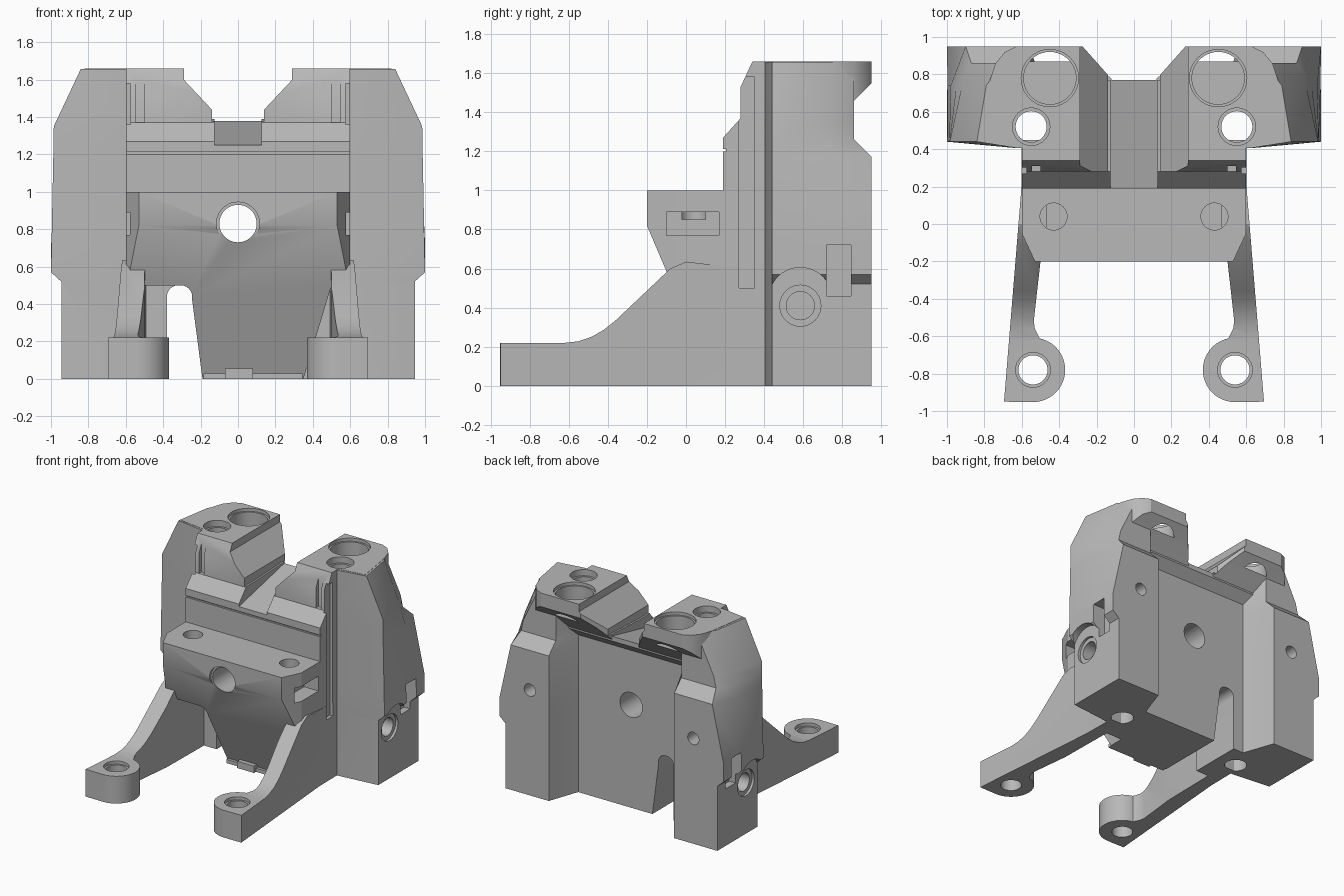
import bpy, bmesh, math

cube = bpy.data.objects.get("Cube")
if cube:
    bpy.data.objects.remove(cube, do_unlink=True)

grey = bpy.data.materials.new("plain grey")
grey.use_nodes = True
COLOUR = (0.48, 0.48, 0.48, 1)
grey.diffuse_color = COLOUR
grey.node_tree.nodes["Principled BSDF"].inputs["Base Color"].default_value = COLOUR


def loft(name, rings):
    """Solid skin through rings of equal point count, with end caps."""
    bm = bmesh.new()
    loops = [[bm.verts.new(p) for p in ring] for ring in rings]
    n = len(loops[0])
    for low, high in zip(loops, loops[1:]):
        for i in range(n):
            j = (i + 1) % n
            bm.faces.new((low[i], low[j], high[j], high[i]))
    bm.faces.new(loops[0][::-1])
    bm.faces.new(loops[-1])
    bmesh.ops.recalc_face_normals(bm, faces=bm.faces)
    mesh = bpy.data.meshes.new(name)
    bm.to_mesh(mesh)
    bm.free()
    mesh.materials.append(grey)
    ob = bpy.data.objects.new(name, mesh)
    bpy.context.collection.objects.link(ob)
    return ob


def prism(name, pts, axis, a, b):
    """Profile extruded along an axis: x takes (y,z), y takes (x,z), z takes (x,y)."""
    place = {"x": lambda p, t: (t, p[0], p[1]),
             "y": lambda p, t: (p[0], t, p[1]),
             "z": lambda p, t: (p[0], p[1], t)}[axis]
    return loft(name, [[place(p, t) for p in pts] for t in (a, b)])


def arc(cx, cy, r, start=0, end=360, n=40):
    full = end - start == 360
    steps = n if full else n + 1
    return [(cx + r * math.cos(math.radians(start + (end - start) * i / n)),
             cy + r * math.sin(math.radians(start + (end - start) * i / n)))
            for i in range(steps)]


def box(x0, x1, y0, y1, z0, z1):
    return prism("cutter", [(x0, y0), (x1, y0), (x1, y1), (x0, y1)], "z", z0, z1)


def boolean(parts, cutter, op="DIFFERENCE"):
    for ob in parts:
        mod = ob.modifiers.new("cut", "BOOLEAN")
        mod.operation, mod.solver, mod.object = op, "EXACT", cutter
        bpy.context.view_layer.objects.active = ob
        bpy.ops.object.modifier_apply(modifier=mod.name)
    bpy.data.objects.remove(cutter, do_unlink=True)


def drill(parts, x, y, r, axis, a, b, n=40):
    boolean(parts, prism("cutter", arc(x, y, r, n=n), axis, a, b))


def mirrored(pts, s):
    return [(s * x, y) for x, y in pts]


# Central body with forward block, sloping tongue and rear lip
body = prism("central_body", [
    (.15, 0), (-.2, .82), (-.2, 1), (.19, 1), (.19, 1.27), (.28, 1.37),
    (.77, 1.39), (.77, 1.34), (.7, 1.27), (.7, 0)], "x", -.6, .6)

towers, cheeks, legs = [], [], []
for s, side in ((1, "left"), (-1, "right")):
    # Towers: height, outer front x, outer middle x, outer back x, back y
    levels = [(0, .945, .945, .945, .95), (.52, .945, .945, .945, .95),
              (.57, 1, 1, 1, .95), (.72, .997, .997, 1, .95),
              (1.17, .988, .98, .9, .95), (1.26, .986, .95, .87, .86),
              (1.35, .985, .92, .85, .86), (1.658, .84, .79, .7, .86)]
    rings = []
    for z, xf, xm, xb, yb in levels:
        plan = [(.56, .41), (.62, .405), (xf, .44), (xm, .74),
                (xb, yb), (.56, yb), (.48, .72), (.46, .68)]
        rings.append([(s * x, y, z) for x, y in plan])
    towers.append(loft(side + "_tower", rings))

    # Upper cheeks: side profile trimmed to a rounded plan
    cheek = prism(side + "_cheek", [
        (.28, 1.2), (.28, 1.53), (.34, 1.66), (.95, 1.66), (.95, 1.55),
        (.86, 1.46), (.7, 1.27), (.6, 1.2)], "x", 0, s)
    plan = [(.1, .2), (.6, .2), (.6, .42), (.82, .45), (.77, .77), (.74, .86),
            (.69, .92), (.62, .955), (.28, .955), (.12, .775)]
    boolean([cheek], prism("cutter", mirrored(plan, s), "z", 1, 2), "INTERSECT")
    cheeks.append(cheek)

    # Legs: curved gusset trimmed to a plan with a round foot
    leg = prism(side + "_leg", [
        (-.955, 0), (-.955, .22), (-.62, .22), (-.55, .228), (-.48, .252),
        (-.42, .287), (-.36, .335), (-.08, .6), (0, .635), (.17, .615),
        (.45, .6), (.45, 0)], "x", 0, s)
    plan = [(.6, .45), (.603, .18), (.695, -.95), (.54, -.952)]
    plan += arc(.54, -.78, .172, -92, -258, 28)
    plan += [(.515, -.59), (.53, -.56), (.536, -.52), (.5, -.2), (.49, .45)]
    boolean([leg], prism("cutter", mirrored(plan, s), "z", -1, 1), "INTERSECT")
    legs.append(leg)

# V-shaped valley with a ramped floor between the cheeks
vee = [(-.14, 1.375), (.14, 1.375), (.14, 1.44), (.29, 1.6), (.29, 1.8),
       (-.29, 1.8), (-.29, 1.6), (-.14, 1.44)]
boolean(cheeks, prism("cutter", vee, "y", 0, 1.2))
ramp = [(.1, 1.23), (.8, 1.385), (.8, 1.5), (.1, 1.5)]
boolean(cheeks + [body], prism("cutter", ramp, "x", -.125, .125))

# Arched opening beside the tongue, and the clearance ahead of it
arch = [(-.38, -.1), (-.19, -.1), (-.19, 0), (-.245, .42)]
arch += arc(-.305, .44, .06, 0, 90, 6) + arc(-.32, .44, .06, 90, 180, 6)
boolean([body], prism("cutter", arch, "y", -1, 1))
boolean([body], box(-.7, -.3, -.5, .27, -.1, .5))

# Tapered tongue edge on the other side
boolean([body], prism("cutter", [(.35, -.1), (.35, 0), (.5, .5), (.7, .5), (.7, -.1)],
                      "y", -.5, .27))

# Groove across the front and central cross hole
boolean([body], box(-.7, .7, .1, .205, 1.2, 1.212))
drill([body], 0, .83, .1, "y", -.5, 1)
drill([body], 0, .83, .115, "y", -.5, -.18)

for s, tower, cheek, leg in zip((1, -1), towers, cheeks, legs):
    # Chamfered block corners and the window pockets behind them
    corner = [(.52, -.25), (.53, -.2), (.6, -.05), (.7, -.02), (.7, -.25)]
    boolean([body], prism("cutter", mirrored(corner, s), "z", .3, 1.1))
    boolean([body], box(s * .47, s * .7, -.1, .17, .77, .89))
    drill([body], s * .43, .04, .072, "z", .85, 1.1)

    # Vertical side groove
    boolean([body, cheek, leg], box(s * .575, s * .7, .27, .35, .5, 1.58))
    boolean([cheek], box(s * .5, s * .545, .2, .31, 1.3, 1.7))

    # Vertical bolt hole and the wide top socket
    stack = [tower, cheek, body]
    drill(stack, s * .55, .52, .083, "z", -.5, 2)
    drill(stack, s * .55, .52, .1, "z", 1.61, 2)
    drill([tower, cheek], s * .45, .78, .14, "z", 1.47, 2)
    drill([tower, cheek], s * .45, .78, .153, "z", 1.635, 2)

    # Outer round port, its arched relief, and the tall slot
    drill([tower], .585, .44, .165, "x", s * .945, s * 1.2)
    drill([tower], .585, .41, .105, "x", s * .925, s * 1.2)
    drill([tower], .585, .41, .072, "x", s * .78, s * 1.2)
    boolean([tower], box(s * .89, s * 1.2, .72, .845, .46, .72))

    # Rear hole and foot hole
    drill([tower], s * .73, .85, .05, "y", .7, 1.2, 28)
    drill([leg], s * .54, -.78, .078, "z", -.2, .5)
    drill([leg], s * .54, -.78, .093, "z", .195, .5)

# Small tab at the foot of the tongue
prism("tongue_tab", [(.09, 0), (.09, .055), (.2, .055), (.2, 0)], "x", -.07, .08)
prism("tongue_sill", [(.115, 0), (.115, .03), (.2, .03), (.2, 0)], "x", -.185, .345)

# Smooth shading with sharp edges kept
for ob in bpy.context.collection.objects:
    if ob.type == "MESH" and ob.data.materials and ob.data.materials[0] == grey:
        bpy.ops.object.select_all(action="DESELECT")
        ob.select_set(True)
        bpy.context.view_layer.objects.active = ob
        bpy.ops.object.shade_smooth_by_angle(angle=math.radians(25))
